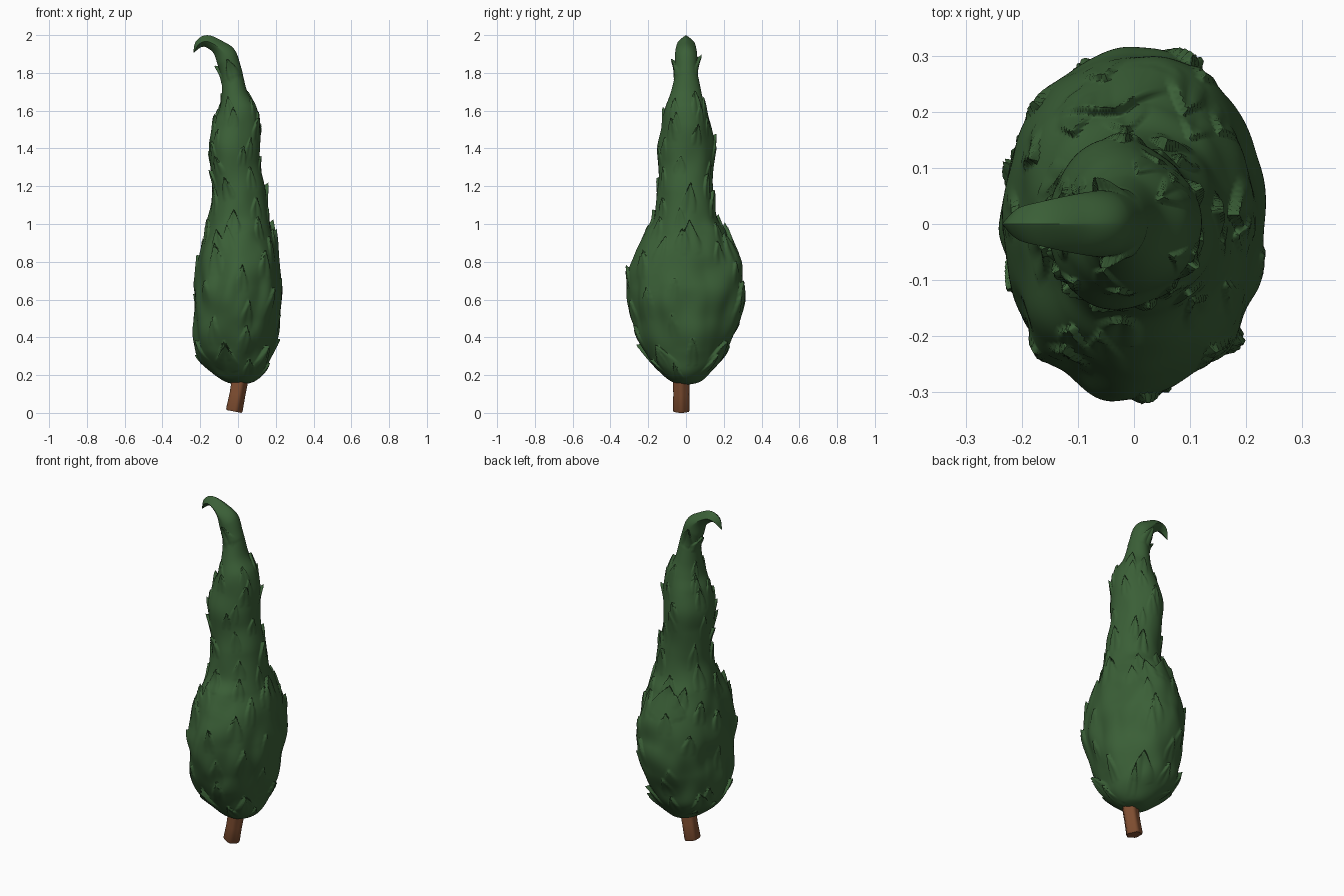
import bpy, bmesh, math, random
from mathutils import Vector, noise, kdtree

if "Cube" in bpy.data.objects:
    bpy.data.objects.remove(bpy.data.objects["Cube"])

random.seed(7)


def material(name, rgb):
    m = bpy.data.materials.new(name)
    m.diffuse_color = (*rgb, 1)
    m.use_nodes = True
    m.node_tree.nodes["Principled BSDF"].inputs["Base Color"].default_value = m.diffuse_color
    return m


green = material("leaf green", (0.043, 0.115, 0.038))
brown = material("bark brown", (0.21, 0.075, 0.03))

# Crown rings: centre x, z, half width x, half width y, tilt in degrees
RINGS = [
    (0.01, 0.15, 0.015, 0.015, 0), (0.01, 0.165, 0.075, 0.075, 0),
    (0.00, 0.21, 0.135, 0.13, 0), (-0.02, 0.285, 0.190, 0.19, 0),
    (-0.015, 0.40, 0.214, 0.25, 0), (-0.002, 0.58, 0.232, 0.308, 0),
    (0.003, 0.72, 0.230, 0.300, 0), (0.004, 0.86, 0.205, 0.267, 0),
    (0.004, 0.95, 0.183, 0.215, 0), (0.004, 1.03, 0.165, 0.163, 0),
    (0.005, 1.17, 0.141, 0.150, 0), (-0.015, 1.30, 0.132, 0.149, 0),
    (-0.021, 1.42, 0.135, 0.146, 0), (-0.007, 1.53, 0.124, 0.129, 0),
    (0.000, 1.61, 0.099, 0.110, 5), (-0.018, 1.69, 0.067, 0.084, 10),
    (-0.035, 1.80, 0.059, 0.060, 25), (-0.065, 1.89, 0.058, 0.059, 36),
    (-0.11, 1.94, 0.039, 0.052, 55), (-0.165, 1.967, 0.033, 0.040, 90),
    (-0.207, 1.951, 0.022, 0.028, 142), (-0.234, 1.908, 0.002, 0.002, 170),
]


def ring_at(t):
    """Smoothly interpolated ring, t in 0..1 along the crown."""
    f = min(max(t, 0), 1) * (len(RINGS) - 1)
    i = min(int(f), len(RINGS) - 2)
    u = f - i
    p = [RINGS[min(max(i + k, 0), len(RINGS) - 1)] for k in (-1, 0, 1, 2)]
    return [0.5 * (2 * b + (c - a) * u + (2 * a - 5 * b + 4 * c - d) * u * u
                   + (3 * b - a - 3 * c + d) * u ** 3) for a, b, c, d in zip(*p)]


def surface(t, ang):
    """Point on the lumpy crown surface; the hook has a ridged section."""
    cx, z, rx, ry, tilt = ring_at(t)
    a = math.radians(tilt)
    c, s = math.cos(ang), math.sin(ang)
    q = Vector((rx * c * 9, ry * s * 9, z * 6))
    lump = 1 + (0.09 if t < 0.75 else 0.03) * noise.noise(q)
    p = 1 + 0.8 * min(max((t - 0.8) * 10, 0), 1)
    x = rx * math.copysign(abs(c) ** p, c) * lump
    y = ry * math.copysign(abs(s) ** p, s) * lump
    return Vector((cx + x * math.cos(a), y, z + x * math.sin(a)))


def frame(t, ang):
    du = surface(t, ang + 0.03) - surface(t, ang - 0.03)
    dv = surface(t + 0.01, ang) - surface(t - 0.01, ang)
    n, up = du.cross(dv).normalized(), dv.normalized()
    return n, up, up.cross(n).normalized()


def finish(bm, name, mat, angle):
    bmesh.ops.recalc_face_normals(bm, faces=bm.faces)
    me = bpy.data.meshes.new(name)
    bm.to_mesh(me)
    bm.free()
    me.materials.append(mat)
    ob = bpy.data.objects.new(name, me)
    bpy.context.collection.objects.link(ob)
    bpy.ops.object.select_all(action='DESELECT')
    ob.select_set(True)
    bpy.context.view_layer.objects.active = ob
    bpy.ops.object.shade_smooth_by_angle(angle=math.radians(angle))
    return ob


def loft(bm, rows):
    loops = [[bm.verts.new(p) for p in row] for row in rows]
    n = len(loops[0])
    for lo, hi in zip(loops, loops[1:]):
        for k in range(n):
            bm.faces.new((lo[k], lo[(k + 1) % n], hi[(k + 1) % n], hi[k]))
    bm.faces.new(loops[0][::-1])
    bm.faces.new(loops[-1])


# Crown grid with the hooked tip
SEG, ROWS = 200, 320
points = [surface(i / (ROWS - 1), k * math.tau / SEG) for i in range(ROWS) for k in range(SEG)]
moved = [p.copy() for p in points]
tree = kdtree.KDTree(len(points))
for i, p in enumerate(points):
    tree.insert(p, i)
tree.balance()


def tuft(t, ang, length, width, lift):
    """Leaf tuft: a slope rising to an upward V-shaped edge, then a drop."""
    base = surface(t, ang)
    n, up, side = frame(t, ang)
    bend = random.uniform(-0.3, 0.3)
    for p, i, _ in tree.find_range(base, length * 1.1):
        d = p - base
        u, s = d.dot(up) / length, d.dot(side) / width
        s = abs(s + bend * u)
        e = u + 0.75 * s
        if s >= 1 or e > 0.09 or e < -1 or abs(d.dot(n)) > 0.08:
            continue
        ramp = (1 + e) ** 1.8 if e < 0 else 1 - e / 0.09
        h = lift * ramp * (1 - s * s) ** 1.5
        moved[i] += n * h + up * h * 1.1


COUNT = 78
for i in range(COUNT):
    t = 0.12 + 0.60 * (i + random.random()) / COUNT
    k = 1.0 if t < 0.5 else 0.85
    tuft(t, i * 2.39996 + random.uniform(-0.5, 0.5),
         k * random.uniform(0.09, 0.14), k * random.uniform(0.03, 0.045),
         k * random.uniform(0.010, 0.026))
# Larger tufts: around the base, at the back shoulder, and below the hook
for t, ang, length, width, lift in (
        (0.18, 3.6, 0.15, 0.07, 0.025), (0.17, 5.6, 0.15, 0.07, 0.025),
        (0.17, 4.5, 0.14, 0.07, 0.025), (0.18, 1.0, 0.15, 0.07, 0.025),
        (0.18, 2.5, 0.15, 0.07, 0.025), (0.39, 1.75, 0.15, 0.12, 0.03),
        (0.41, 0.1, 0.15, 0.06, 0.025), (0.79, 3.0, 0.08, 0.04, 0.02),
        (0.80, 1.6, 0.09, 0.04, 0.025), (0.79, 4.7, 0.09, 0.04, 0.022)):
    tuft(t, ang, length, width, lift)

bm = bmesh.new()
loft(bm, [moved[r * SEG:(r + 1) * SEG] for r in range(ROWS)])
finish(bm, "foliage_crown", green, 70)

# Leaning, fluted trunk with an end cut square to its axis
bm = bmesh.new()
rows = []
for z, cx, r in ((0.008, -0.023, 0.039), (0.016, -0.022, 0.043), (0.10, -0.005, 0.041), (0.22, 0.016, 0.044)):
    rows.append([])
    for k in range(30):
        a = k * math.tau / 30
        rr = r * (1 + 0.07 * math.cos(5 * a))
        rows[-1].append((cx + rr * math.cos(a), -0.025 + rr * math.sin(a),
                         z - 0.2 * r * math.cos(a)))
loft(bm, rows)
finish(bm, "trunk", brown, 40)
